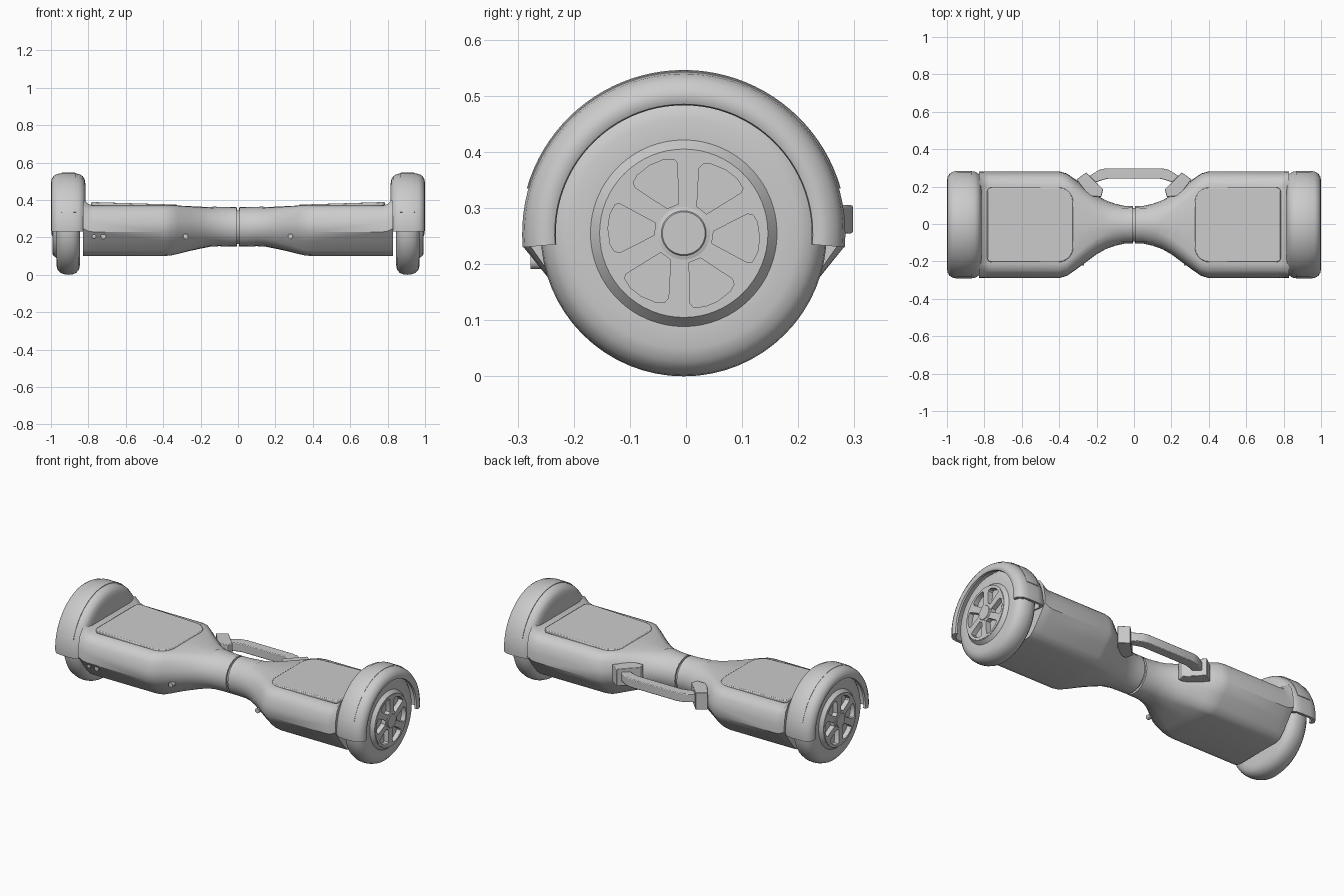
import bpy, bmesh, math
from mathutils import Matrix, Vector

if "Cube" in bpy.data.objects:
    bpy.data.objects.remove(bpy.data.objects["Cube"])

CY, CZ = -0.004, 0.255          # wheel axis position


def finish(name, bm, mirror=True, bevel=0, angle=35):
    bmesh.ops.remove_doubles(bm, verts=bm.verts, dist=1e-5)
    bmesh.ops.recalc_face_normals(bm, faces=bm.faces)
    me = bpy.data.meshes.new(name)
    bm.to_mesh(me)
    bm.free()
    ob = bpy.data.objects.new(name, me)
    bpy.context.collection.objects.link(ob)
    return dress(ob, mirror, bevel, angle)


def dress(ob, mirror=True, bevel=0, angle=35):
    bpy.ops.object.select_all(action='DESELECT')
    ob.select_set(True)
    bpy.context.view_layer.objects.active = ob
    bpy.ops.object.shade_smooth_by_angle(angle=math.radians(angle))
    if bevel:
        m = ob.modifiers.new("soft_edges", 'BEVEL')
        m.width, m.segments, m.limit_method = bevel, 2, 'ANGLE'
    if mirror:
        m = ob.modifiers.new("other_side", 'MIRROR')
        m.use_mirror_merge = False
    return ob


def bridge(bm, rings, closed=True):
    for a, b in zip(rings, rings[1:]):
        n = len(a)
        for i in range(n if closed else n - 1):
            j = (i + 1) % n
            bm.faces.new((a[i], a[j], b[j], b[i]))


def revolve(name, profile, a0=0, a1=360, segs=64, closed=True, angle=35):
    """Spin (x, radius) points around the wheel axis."""
    bm = bmesh.new()
    rings = []
    for k in range(segs + 1):
        a = math.radians(a0 + (a1 - a0) * k / segs)
        rings.append([bm.verts.new((x, CY + r * math.cos(a), CZ + r * math.sin(a)))
                      for x, r in profile])
    bridge(bm, rings, closed)
    if a1 - a0 < 360:
        bm.faces.new(rings[0])
        bm.faces.new(rings[-1])
    return finish(name, bm, angle=angle)


def prism(name, outline, z0, z1, matrix=Matrix(), **kw):
    bm = bmesh.new()
    rings = [[bm.verts.new(matrix @ Vector((x, y, z))) for x, y in outline] for z in (z0, z1)]
    bridge(bm, rings)
    bm.faces.new(rings[0])
    bm.faces.new(rings[1])
    return finish(name, bm, **kw)


# Body loft stations: x, half width, top, bottom, boxiness
STATIONS = [(.006, .100, .358, .150, 0), (.05, .101, .358, .150, 0), (.10, .112, .360, .153, .05),
            (.15, .130, .362, .150, .15), (.20, .158, .364, .140, .35), (.26, .203, .367, .127, .6),
            (.32, .247, .370, .112, .85), (.36, .274, .370, .103, 1), (.40, .285, .370, .100, 1),
            (.775, .285, .370, .100, 1), (.80, .285, .378, .100, 1), (.83, .285, .410, .100, 1)]
BOX = [(0, 1), (.74, 1), (.86, .963), (.947, .85), (.993, .667), (1, .48),
       (.86, .296), (.70, .11), (.6, .02), (.49, 0), (0, 0)]


def station(x):
    for a, b in zip(STATIONS, STATIONS[1:]):
        if x <= b[0]:
            t = (x - a[0]) / (b[0] - a[0])
            return [p + (q - p) * t for p, q in zip(a, b)]


# Body half
bm = bmesh.new()
rings = []
for x, hw, top, bot, k in STATIONS:
    half = []
    for i, (by, bz) in enumerate(BOX):
        a = math.pi * i / 10
        y = by * k + math.sin(a) * (1 - k)
        z = bz * k + (.5 + .5 * math.cos(a)) * (1 - k)
        half.append((y * hw, bot + z * (top - bot)))
    loop = half + [(-y, z) for y, z in half[-2:0:-1]]
    rings.append([bm.verts.new((x, CY + y, z)) for y, z in loop])
bridge(bm, rings)
bm.faces.new(rings[0])
bm.faces.new(rings[-1])
finish("body_shell", bm, angle=40)

# Pivot inside the centre gap
bm = bmesh.new()
bmesh.ops.create_cone(bm, cap_ends=True, segments=32, radius1=.09, radius2=.09, depth=.04,
                      matrix=Matrix.Translation((0, CY, .254)) @ Matrix.Rotation(math.pi / 2, 4, 'Y'))
finish("centre_pivot", bm, mirror=False)

# Curved cover patch on top of the neck
bm = bmesh.new()
rings = []
for i in range(13):
    x = .008 + .13 * math.sin(i / 12 * math.pi / 2)
    _, hw, top, bot, _ = station(x)
    w = 1.1 * math.sqrt(max(0, 1 - (x / .1385) ** 2))
    rings.append([bm.verts.new((x, CY + hw * 1.03 * math.sin(w * j / 8),
                                (top + bot) / 2 + (top - bot) / 2 * 1.03 * math.cos(w * j / 8)))
                  for j in range(-8, 9)])
bridge(bm, rings, closed=False)
finish("neck_cover", bm)


# Foot pads, large rounding towards the centre, slightly tilted
def corner(cx, cy, r, start):
    return [(cx + r * math.cos(math.radians(start + t)), cy + r * math.sin(math.radians(start + t)))
            for t in range(0, 91, 15)]


pad = (corner(.76, .175, .025, 0) + corner(.405, .12, .08, 90)
       + corner(.405, -.12, .08, 180) + corner(.76, -.175, .025, 270))
tilt = (Matrix.Translation((.325, CY, .375)) @ Matrix.Rotation(-math.atan(.014 / .46), 4, 'Y')
        @ Matrix.Translation((-.325, 0, 0)))
prism("foot_pad", pad, -.02, 0, tilt, bevel=.005)

# Fender arch with inner wall, and the trim band over it
revolve("fender", [(.982, .228), (.994, .230), (.999, .240), (.997, .255), (.986, .273), (.968, .284),
                   (.94, .288), (.88, .288), (.85, .284), (.83, .272), (.82, .255), (.815, .225),
                   (.815, .02), (.838, .02), (.838, .25), (.86, .272), (.95, .272), (.975, .255)],
        -5, 185, 48)
revolve("fender_trim", [(.865, .280), (.865, .289), (.872, .291), (.938, .291), (.945, .289), (.945, .280)],
        16, 164, 40)

# Tyre with flattened tread
revolve("tyre", [(.90, .10), (.85, .12), (.845, .20), (.85, .228), (.865, .245), (.885, .253), (.905, .255),
                 (.925, .253), (.948, .245), (.964, .228), (.971, .205), (.970, .165), (.95, .15)])
# Rim: cone outside, well behind the spokes
revolve("rim", [(.94, .0), (.94, .170), (.968, .168), (.990, .150), (.990, .144), (.962, .142), (.962, .0)],
        closed=False, angle=25)

# Spoke plate with six openings
cu = bpy.data.curves.new("wheel_spokes", 'CURVE')
cu.dimensions, cu.fill_mode, cu.extrude = '2D', 'BOTH', .014
hole = [(.052, -.011), (.052, .011), (.108, .050), (.118, .049), (.127, .038), (.135, .010),
        (.135, -.015), (.128, -.034), (.120, -.036)]


def loop2d(points):
    s = cu.splines.new('POLY')
    s.points.add(len(points) - 1)
    for p, (a, b) in zip(s.points, points):
        p.co = (a, b, 0, 1)
    s.use_cyclic_u = True


loop2d([(.147 * math.cos(math.tau * i / 64), .147 * math.sin(math.tau * i / 64)) for i in range(64)])
for k in range(6):
    a = math.radians(-8 + 60 * k)
    loop2d([(u * math.cos(a) - v * math.sin(a), u * math.sin(a) + v * math.cos(a)) for u, v in hole])
ob = bpy.data.objects.new("wheel_spokes", cu)
bpy.context.collection.objects.link(ob)
bpy.ops.object.select_all(action='DESELECT')
ob.select_set(True)
bpy.context.view_layer.objects.active = ob
bpy.ops.object.convert(target='MESH')
ob = bpy.context.view_layer.objects.active
ob.data.transform(Matrix(((0, 0, 1, .978), (1, 0, 0, CY), (0, 1, 0, CZ), (0, 0, 0, 1))))
dress(ob)

# Hub cap
revolve("hub_cap", [(.96, 0), (.96, .047), (.993, .047), (.995, .040), (.998, .038), (.998, 0)], closed=False)

# Carry handle at the back and its brackets
right = [(.15, .298), (.185, .290), (.242, .255), (.205, .222), (.165, .236), (.14, .242)]
handle = right + [(-x, y) for x, y in reversed(right)]
prism("carry_handle", handle, .255, .305, mirror=False, bevel=.004)
prism("handle_bracket", [(.308, .238), (.255, .276), (.165, .185), (.175, .145), (.24, .15)],
      .225, .325, bevel=.003)

# Front lights, charging port and power button
for name, x, y, r, both in (("front_light", .28, -.208, .014, True), ("charging_port", -.72, -.262, .014, False),
                            ("power_button", -.77, -.262, .011, False)):
    bm = bmesh.new()
    bmesh.ops.create_cone(bm, cap_ends=True, segments=20, radius1=r, radius2=r, depth=.03,
                          matrix=Matrix.Translation((x, y, .205)) @ Matrix.Rotation(math.pi / 2, 4, 'X'))
    finish(name, bm, mirror=both)
